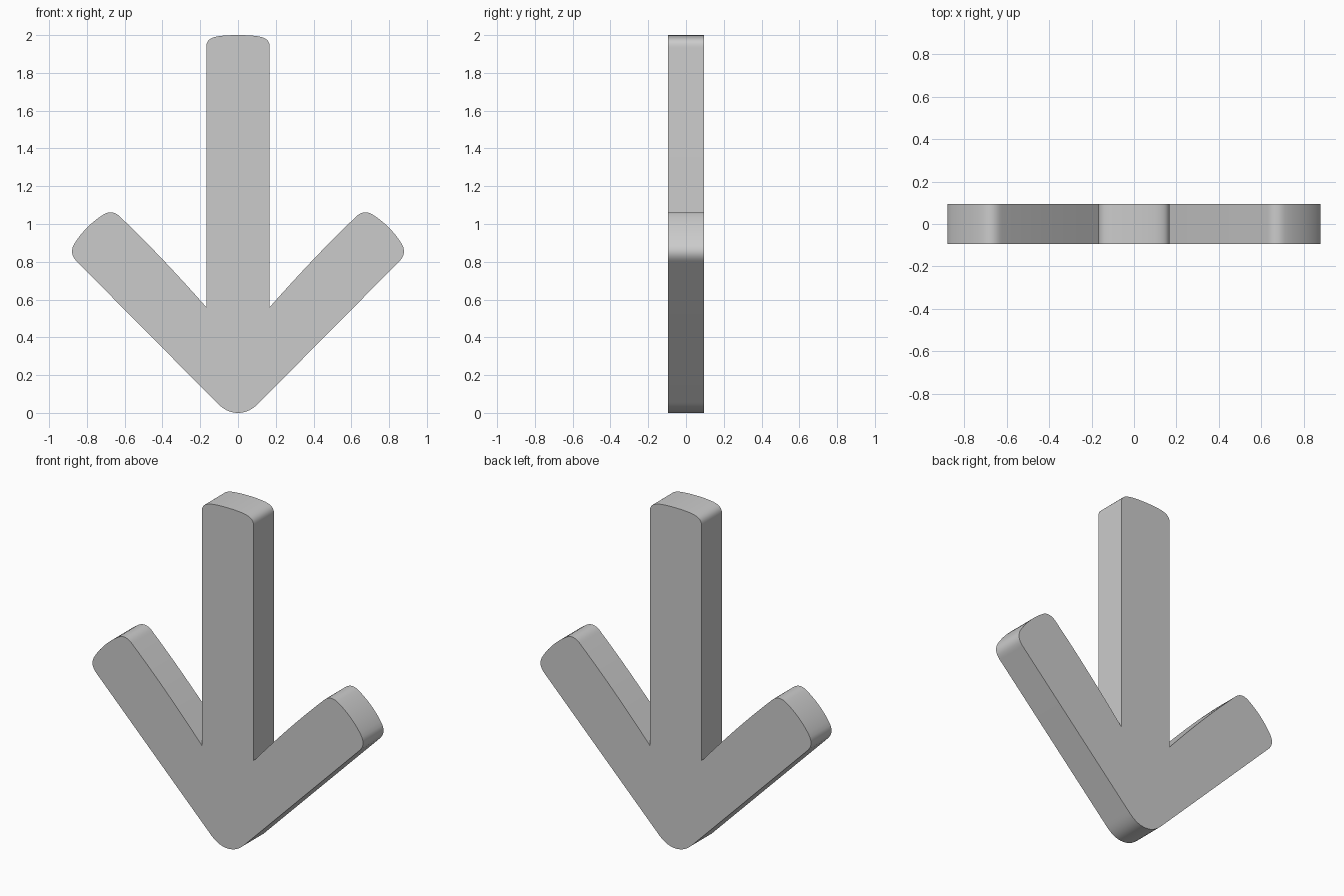
import bpy, bmesh, math
from mathutils import Vector
from mathutils.geometry import interpolate_bezier

if "Cube" in bpy.data.objects:
    bpy.data.objects.remove(bpy.data.objects["Cube"])

HALF_DEPTH = 0.095

# Right half of the outline (x, z): each step is a line (1 point) or a bezier (3 points)
start = (0, 0)
steps = [
    [(0.05, 0), (0.085, 0.025), (0.12, 0.062)],          # rounded tip
    [(0.852, 0.80)],                                     # underside of arm
    [(0.875, 0.823), (0.887, 0.85), (0.872, 0.885)],     # lower arm corner
    [(0.84, 0.945), (0.775, 1.012), (0.71, 1.052)],      # bowed arm end
    [(0.68, 1.069), (0.65, 1.065), (0.622, 1.036)],      # upper arm corner
    [(0.48, 0.90), (0.35, 0.765), (0.168, 0.56)],        # inner side of arm
    [(0.168, 1.935)],                                    # side of shaft
    [(0.168, 1.97), (0.15, 1.985), (0.11, 1.993)],       # shaft corner
    [(0.08, 1.998), (0.04, 2.0), (0, 2.0)],              # bowed shaft top
]


def trace(start, steps, res=10):
    pts = [Vector(start)]
    for step in steps:
        step = [Vector(p) for p in step]
        if len(step) == 1:
            pts.append(step[0])
        else:
            pts += interpolate_bezier(pts[-1], *step, res)[1:]
    return [(p[0], p[1]) for p in pts]


right = trace(start, steps)
outline = right + [(-x, z) for x, z in reversed(right[1:-1])]

# Extrude the mirrored outline into a flat slab
bm = bmesh.new()
face = bm.faces.new([bm.verts.new((x, -HALF_DEPTH, z)) for x, z in outline])
ext = bmesh.ops.extrude_face_region(bm, geom=[face], use_keep_orig=True)
bmesh.ops.translate(bm, vec=(0, 2 * HALF_DEPTH, 0),
                    verts=[g for g in ext["geom"] if isinstance(g, bmesh.types.BMVert)])
bmesh.ops.recalc_face_normals(bm, faces=bm.faces)
mesh = bpy.data.meshes.new("down_arrow")
bm.to_mesh(mesh)
bm.free()

arrow = bpy.data.objects.new("down_arrow", mesh)
bpy.context.collection.objects.link(arrow)
bpy.context.view_layer.objects.active = arrow
arrow.select_set(True)
bpy.ops.object.shade_smooth_by_angle(angle=math.radians(30))
